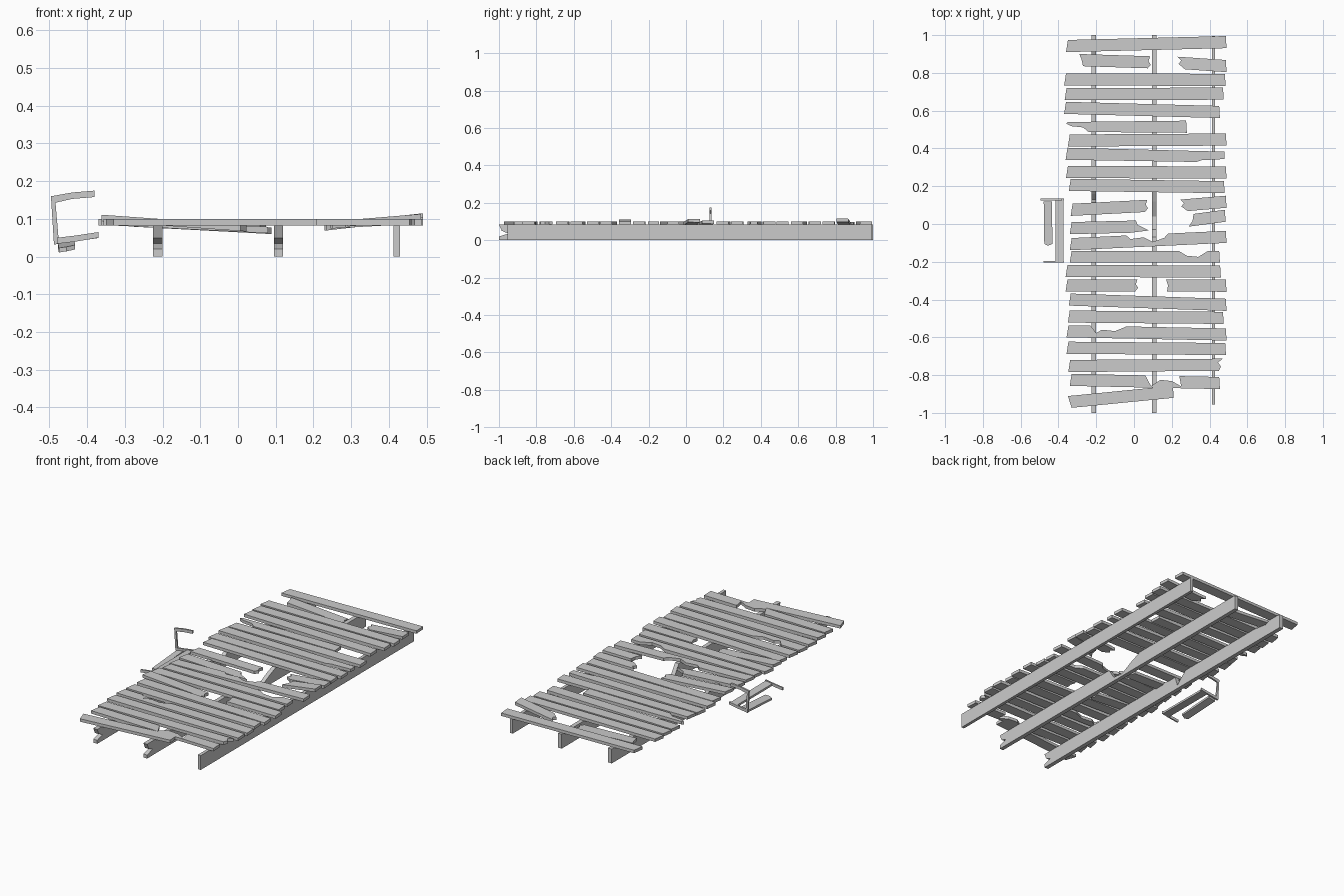
import bpy, bmesh
from mathutils import Vector


def prism(name, pts, offset):
    """Solid from a planar outline swept by an offset vector."""
    bm = bmesh.new()
    face = bm.faces.new([bm.verts.new(p) for p in pts])
    res = bmesh.ops.extrude_face_region(bm, geom=[face])
    vs = [g for g in res["geom"] if isinstance(g, bmesh.types.BMVert)]
    bmesh.ops.translate(bm, verts=vs, vec=Vector(offset))
    bmesh.ops.recalc_face_normals(bm, faces=bm.faces)
    me = bpy.data.meshes.new(name)
    bm.to_mesh(me)
    bm.free()
    ob = bpy.data.objects.new(name, me)
    bpy.context.collection.objects.link(ob)
    return ob


def plank(name, xl, yl, xr, yr, w=0.064, zl=0.083, zr=0.083,
          notch=(), low=(), left=None, right=None):
    """Deck board; notch/low cut its back/front edge, left/right are end profiles."""
    h = w / 2
    left = left or [(0.01, h), (0, -h)]
    right = right or [(0, -h), (-0.004, h)]
    out = [(xl + a, v) for a, v in left] + list(low)
    out += [(xr + a, v) for a, v in right] + list(notch)[::-1]
    pts = []
    for x, v in out:
        t = (x - xl) / (xr - xl)
        pts.append((x, yl + (yr - yl) * t + v, zl + (zr - zl) * t))
    return prism(name, pts, (0, 0, 0.017))


def beam(name, x, w, profile):
    return prism(name, [(x, y, z) for y, z in profile], (w, 0, 0))


# Support beams, two of them split at the front and cracked near the middle
T = 0.083
beam("right_beam", 0.412, 0.018, [(-0.955, 0), (0.995, 0), (0.995, T), (-0.955, T)])
split = [(-1, T), (-0.985, 0.05), (-0.95, 0.035), (-1, 0.02)]
beam("middle_beam", 0.095, 0.024,
     [(-1, 0), (1, 0), (1, T), (0.19, T), (0.12, 0.055), (0.04, 0.015),
      (-0.03, 0.022), (-0.07, T)] + split)
beam("left_beam", -0.225, 0.025,
     [(-1, 0), (1, 0), (1, T), (0.91, T), (0.88, 0.07), (0.79, T), (0.2, T),
      (0.16, 0.05), (0.13, 0.02), (0.11, T)] + split)

# Whole deck boards: x left, y left, x right, y right
for i, b in enumerate([
        (-.36, .942, .49, .963), (-.37, .765, .485, .763), (-.367, .688, .475, .69),
        (-.37, .615, .455, .593), (-.35, .442, .49, .447), (-.36, .275, .49, .273),
        (-.345, .207, .48, .195), (-.362, -.248, .46, -.252), (-.345, -.4, .49, -.428),
        (-.35, -.49, .475, -.497), (-.357, -.655, .487, -.662)]):
    plank(f"deck_board_{i + 1}", *b)

# Full-length boards with splintered edges
e = 0.032
plank("splintered_board_1", -.36, .52, .28, .515,
      left=[(.01, .02), (0, .012), (.03, -.002), (.09, -.008), (.12, -e)])
plank("splintered_board_2", -.362, .372, .48, .358, low=[(.33, -e), (.36, -.022)],
      right=[(0, -.014), (0, .025)])
plank("splintered_board_3", -.34, -.107, .49, -.068,
      notch=[(-.04, e), (-.02, .012), (.05, .018), (.1, -.008), (.16, .01), (.18, e)])
plank("splintered_board_4", -.34, -.174, .455, -.174, w=.06,
      notch=[(.24, .03), (.28, .006), (.34, 0), (.39, .03)])
plank("splintered_board_5", -.357, -.568, .49, -.585,
      notch=[(-.23, e), (-.2, -.006), (-.17, .012), (-.1, .006), (-.04, e)])
plank("splintered_board_6", -.348, -.752, .46, -.745,
      right=[(-.01, -e), (0, -.01), (-.015, .012), (.01, e)])
plank("splintered_board_7", -.34, -.825, .455, -.842,
      notch=[(.06, e), (.09, -.024), (.14, .01), (.2, .005), (.25, -.022), (.24, e)])

# Snapped boards that sag or tip at the break
jr = [(-.012, -e), (.004, -.012), (-.008, .005), (0, e)]
jl = [(-.01, e), (.01, .012), (-.005, -.005), (.03, -e)]
plank("broken_board_1_left", -.29, .868, .085, .856, zl=.08, zr=.06, right=jr,
      left=[(0, e), (.012, .005), (.02, -e)])
plank("broken_board_1_right", .24, .853, .49, .836, zl=.07, zr=.098, left=jl)
plank("broken_board_2_left", -.335, .075, .07, .096, zr=.066, right=jr)
plank("broken_board_2_right", .255, .098, .49, .118, zl=.075, zr=.088, left=jl)
plank("broken_board_3_left", -.34, -.022, .08, -.012, zr=.062,
      right=[(-.1, -e), (0, -.022), (-.06, .008), (-.07, e)])
plank("broken_board_3_right", .29, .018, .485, .044, zl=.08, zr=.096,
      left=[(.025, e), (.02, -.005), (0, -e)])
plank("broken_board_4_left", -.362, -.325, .018, -.325, zl=.094, zr=.067, right=jr)
plank("broken_board_4_right", .175, -.325, .49, -.327,
      left=[(-.005, e), (.005, 0), (0, -e)])
plank("broken_board_5", -.35, -.943, .21, -.888, left=[(0, e), (.02, -e)])

# Collapsed step unit: C-shaped bracket, fallen front bracket and two treads
prism("step_bracket_back",
      [(x, .125, z) for x, z in [
          (-.37, .065), (-.37, .05), (-.43, .04), (-.488, .032), (-.496, .16),
          (-.44, .17), (-.38, .175), (-.38, .158), (-.44, .153), (-.484, .143),
          (-.476, .05), (-.43, .056)]], (0, .01, 0))
prism("step_bracket_front",
      [(x, -.203, z) for x, z in [
          (-.37, .065), (-.37, .05), (-.43, .04), (-.48, .034), (-.48, .05), (-.43, .056)]],
      (0, .008, 0))
prism("lower_tread", [(-.478, .12, .026), (-.434, .12, .034), (-.432, -.105, .019),
                      (-.455, -.115, .014), (-.475, -.105, .011)], (0, 0, .012))
prism("upper_tread", [(-.415, .128, .043), (-.374, .128, .049),
                      (-.372, -.198, .049), (-.415, -.198, .043)], (0, 0, .012))
